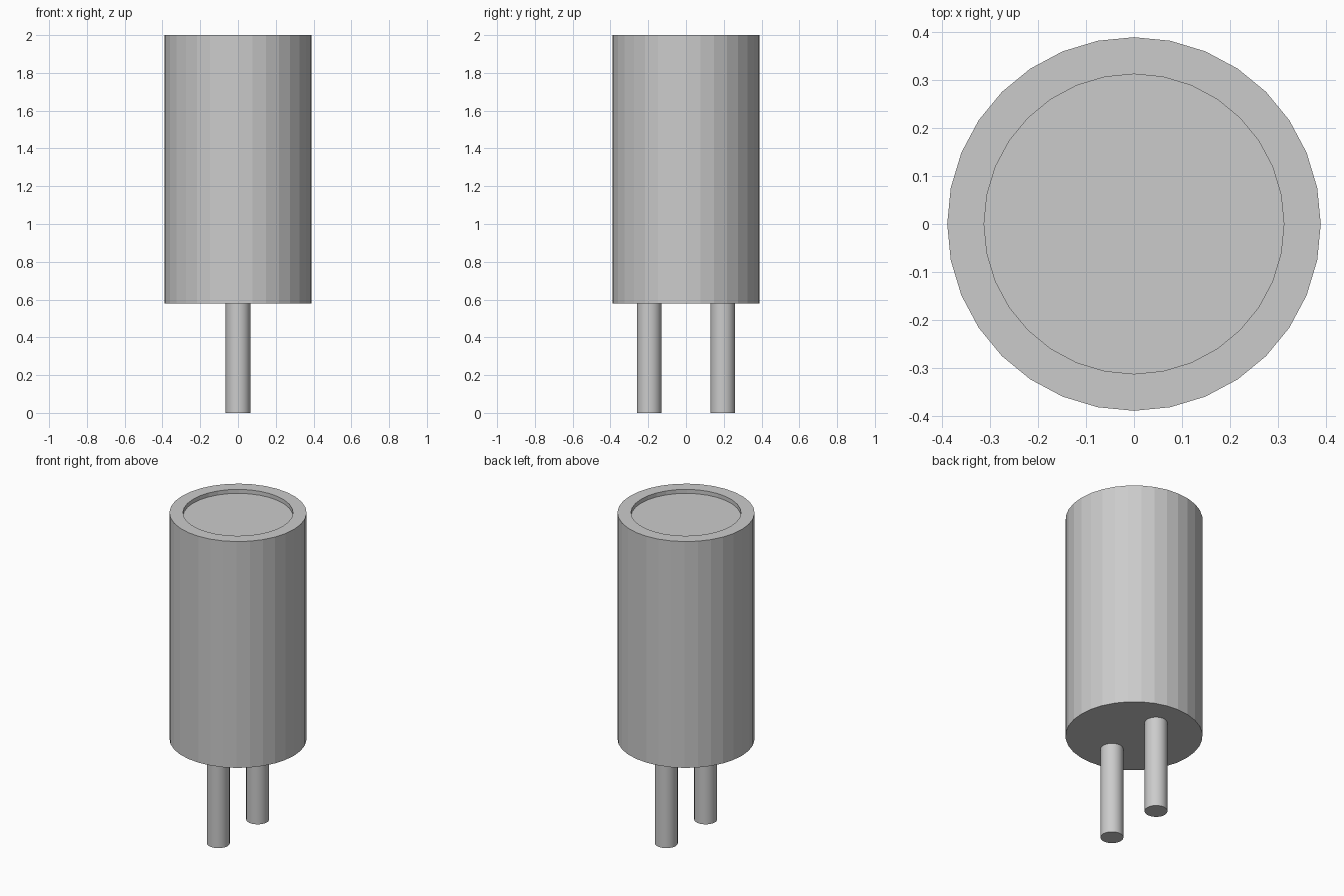
import bpy, bmesh

if "Cube" in bpy.data.objects:
    bpy.data.objects.remove(bpy.data.objects["Cube"])

SIDES = 32
BODY_R, RECESS_R = 0.39, 0.313
BODY_Z, TOP_Z, RECESS_DEPTH = 0.58, 2.0, 0.025
PIN_R, PIN_Y = 0.065, 0.195


def cylinder(name, radius, z0, z1, y=0.0):
    bpy.ops.mesh.primitive_cylinder_add(
        vertices=SIDES, radius=radius, depth=z1 - z0,
        location=(0, y, (z0 + z1) / 2))
    obj = bpy.context.object
    obj.name = name
    return obj


# Main can with a shallow recess in its top face
body = cylinder("can_body", BODY_R, BODY_Z, TOP_Z)
bm = bmesh.new()
bm.from_mesh(body.data)
top = max(bm.faces, key=lambda f: f.calc_center_median().z)
bmesh.ops.inset_region(bm, faces=[top], thickness=BODY_R - RECESS_R)
floor = bmesh.ops.extrude_discrete_faces(bm, faces=[top])["faces"][0]
bmesh.ops.translate(bm, verts=floor.verts, vec=(0, 0, -RECESS_DEPTH))
bm.normal_update()
bm.to_mesh(body.data)
bm.free()

# Pair of connector pins below the can
for side, sign in (("front", -1), ("back", 1)):
    pin = cylinder(f"{side}_pin", PIN_R, 0.0, BODY_Z, sign * PIN_Y)
    bpy.ops.object.shade_smooth_by_angle()
